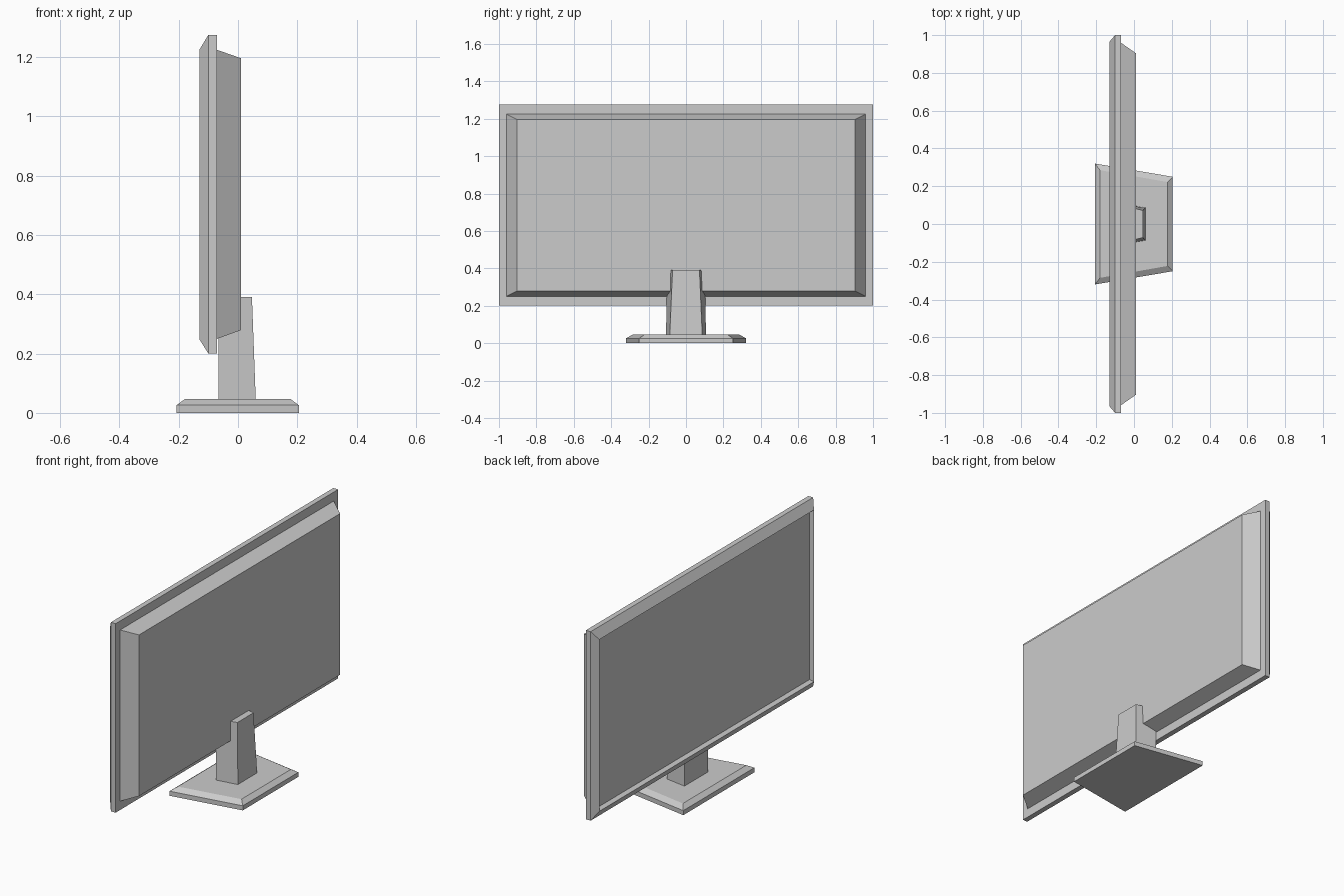
import bpy, bmesh

if "Cube" in bpy.data.objects:
    bpy.data.objects.remove(bpy.data.objects["Cube"])


def loft(name, rings, cap_start=True, cap_end=True):
    """Join successive four-cornered rings into one flat-faced part."""
    bm = bmesh.new()
    loops = [[bm.verts.new(p) for p in ring] for ring in rings]
    for a, b in zip(loops, loops[1:]):
        for i in range(4):
            j = (i + 1) % 4
            bm.faces.new((a[i], a[j], b[j], b[i]))
    if cap_start:
        bm.faces.new(loops[0][::-1])
    if cap_end:
        bm.faces.new(loops[-1])
    bmesh.ops.recalc_face_normals(bm, faces=bm.faces)
    mesh = bpy.data.meshes.new(name)
    bm.to_mesh(mesh)
    bm.free()
    obj = bpy.data.objects.new(name, mesh)
    bpy.context.collection.objects.link(obj)
    return obj


def upright(x, half_y, z0, z1):
    """Rectangle facing along x."""
    return [(x, -half_y, z0), (x, half_y, z0), (x, half_y, z1), (x, -half_y, z1)]


def level(z, x0, half0, x1, half1):
    """Horizontal trapezoid, symmetric in y."""
    return [(x0, -half0, z), (x1, -half1, z), (x1, half1, z), (x0, half0, z)]


# Display housing: recessed screen, bevelled rim, frame edge, tapered rear shell
loft("display_housing", [
    upright(-0.108, 0.955, 0.258, 1.215),
    upright(-0.13, 0.965, 0.248, 1.225),
    upright(-0.10, 1.0, 0.20, 1.275),
    upright(-0.07, 1.0, 0.20, 1.275),
    upright(-0.07, 0.96, 0.25, 1.224),
    upright(0.01, 0.904, 0.279, 1.196),
])

# Neck: tapered post running up behind the display
loft("stand_neck", [
    level(0.04, -0.065, 0.107, 0.06, 0.087),
    level(0.39, -0.065, 0.10, 0.047, 0.072),
])

# Base: trapezoid plate with a bevelled top edge
loft("stand_base", [
    level(0.0, -0.207, 0.32, 0.205, 0.25),
    level(0.026, -0.207, 0.32, 0.205, 0.25),
    level(0.046, -0.18, 0.285, 0.178, 0.222),
])
